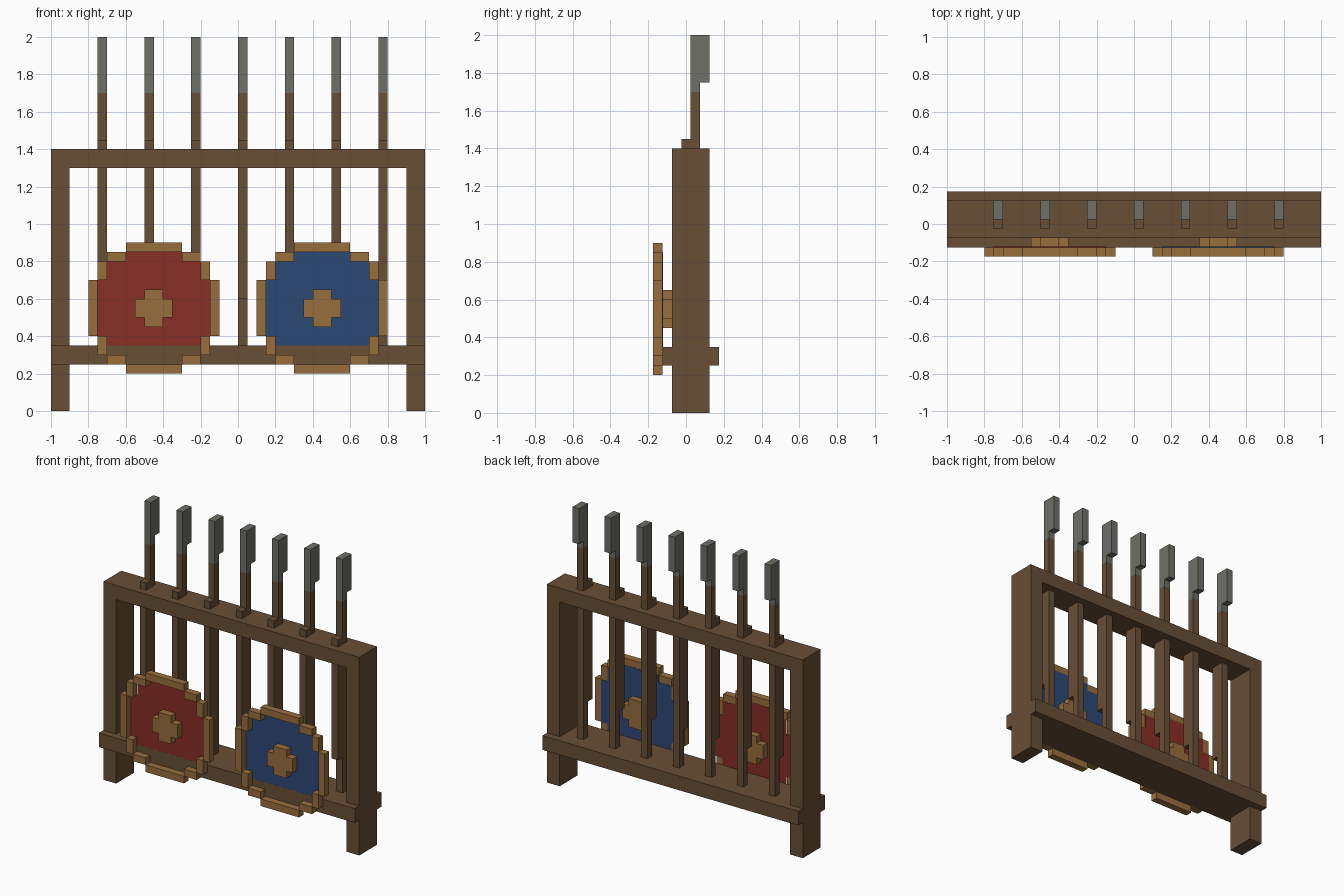
import bpy, bmesh
from mathutils import Vector

cube = bpy.data.objects.get("Cube")
if cube:
    bpy.data.objects.remove(cube, do_unlink=True)


def material(name, r, g, b):
    lin = [((c / 255 + 0.055) / 1.055) ** 2.4 for c in (r, g, b)] + [1]
    m = bpy.data.materials.new(name)
    m.use_nodes = True
    m.diffuse_color = lin
    m.node_tree.nodes["Principled BSDF"].inputs["Base Color"].default_value = lin
    return m


wood = material("dark wood", 104, 78, 54)
trim = material("light wood", 151, 110, 61)
red = material("red paint", 135, 46, 38)
blue = material("blue paint", 44, 72, 118)
iron = material("grey iron", 110, 112, 104)


def finish(name, bm, mat):
    bmesh.ops.recalc_face_normals(bm, faces=bm.faces)
    mesh = bpy.data.meshes.new(name)
    bm.to_mesh(mesh)
    bm.free()
    mesh.materials.append(mat)
    obj = bpy.data.objects.new(name, mesh)
    bpy.context.collection.objects.link(obj)
    return obj


def boxes(name, mat, *spans):
    """One object from boxes given as ((x0, x1), (y0, y1), (z0, z1))."""
    bm = bmesh.new()
    for span in spans:
        lo, hi = (Vector(p) for p in zip(*span))
        verts = bmesh.ops.create_cube(bm, size=1)["verts"]
        for v in verts:
            v.co = (lo + hi) / 2 + v.co * (hi - lo)
    return finish(name, bm, mat)


def extrude_y(name, mat, outline, y0, y1):
    """Extrude an (x, z) outline from y0 to y1."""
    bm = bmesh.new()
    face = bm.faces.new([bm.verts.new((x, y0, z)) for x, z in outline])
    side = bmesh.ops.extrude_face_region(bm, geom=[face])["geom"]
    for v in side:
        if isinstance(v, bmesh.types.BMVert):
            v.co.y = y1
    return finish(name, bm, mat)


def four_way(quarter, cx, cz):
    """Complete a quarter outline by mirroring it in x and z."""
    full = []
    for sx, sz in ((1, 1), (-1, 1), (-1, -1), (1, -1)):
        part = quarter if sx * sz > 0 else quarter[::-1]
        full += [(cx + sx * x, cz + sz * z) for x, z in part]
    return full


# Rack frame
DEPTH = (-0.075, 0.125)
for side, span in (("left", (0.9, 1)), ("right", (-1, -0.9))):
    boxes(side + "_post", wood, (span, DEPTH, (0, 1.4)))
boxes("top_beam", wood, ((-0.9, 0.9), DEPTH, (1.3, 1.4)))
boxes("bottom_shelf", wood, ((-1, 1), (-0.125, 0.175), (0.25, 0.35)))

# Row of standing polearms
for i in range(7):
    x = -0.75 + 0.25 * i
    w = (x, x + 0.05)
    boxes(f"shaft_{i + 1}", wood, (w, (0.025, 0.075), (0.35, 1.7)))
    boxes(f"grip_{i + 1}", wood, (w, (-0.025, 0.025), (0.6, 1.45)))
    boxes(f"blade_{i + 1}", iron,
          (w, (0.025, 0.075), (1.7, 2)), (w, (0.075, 0.125), (1.75, 2)))

# Round stepped shields
FIELD = [(0.3, 0.15), (0.25, 0.15), (0.25, 0.25), (0.15, 0.25), (0.15, 0.3)]
BOSS = [(0.1, 0.05), (0.05, 0.05), (0.05, 0.1)]
CZ = 0.55


def shield(name, cx, paint):
    extrude_y(name + "_field", paint, four_way(FIELD, cx, CZ), -0.1245, -0.1215)
    extrude_y(name + "_boss", trim, four_way(BOSS, cx, CZ), -0.175, -0.075)
    # Rim blocks, each also laid on its side by swapping x and z
    blocks = []
    for s in (-1, 1):
        outer = sorted((s * 0.3, s * 0.35))
        inner = sorted((s * 0.25, s * 0.3))
        pairs = [((-0.15, 0.15), outer), ((-0.25, -0.15), inner), ((0.15, 0.25), inner)]
        for a, b in pairs:
            for u, v in ((a, b), (b, a)):
                blocks.append(([cx + k for k in u], (-0.175, -0.125),
                               [CZ + k for k in v]))
    boxes(name + "_rim", trim, *blocks)


shield("red_shield", -0.45, red)
shield("blue_shield", 0.45, blue)
